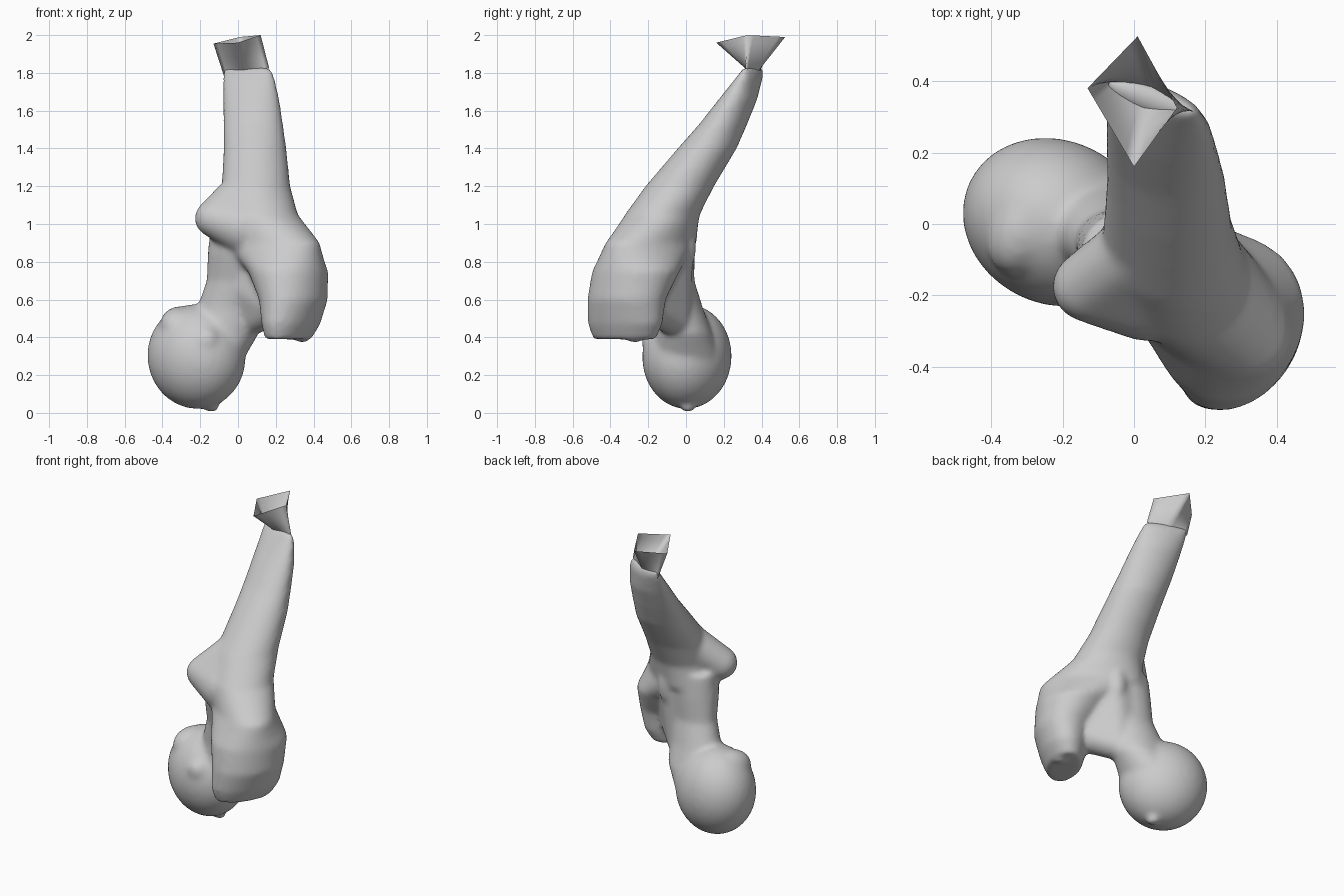
import bpy, bmesh, math
from mathutils import Vector, Matrix

cube = bpy.data.objects.get("Cube")
if cube:
    bpy.data.objects.remove(cube)

grey = bpy.data.materials.new("bone_grey")
grey.use_nodes = True
COLOUR = (0.6, 0.6, 0.6, 1)
grey.diffuse_color = COLOUR
grey.node_tree.nodes["Principled BSDF"].inputs["Base Color"].default_value = COLOUR


def loft(bm, sections, sides=32):
    """Closed skin over level ellipses: x, y, z, long radius, short radius, turn."""
    rings = []
    for x, y, z, a, b, turn in sections:
        rot = Matrix.Rotation(math.radians(turn), 3, 'Z')
        ring = []
        for i in range(sides):
            # Start at a fixed world direction so the skin does not twist
            t = math.tau * i / sides - math.radians(turn)
            ring.append(bm.verts.new(Vector((x, y, z)) + rot @ Vector((a * math.cos(t), b * math.sin(t), 0))))
        rings.append(ring)
    for low, high in zip(rings, rings[1:]):
        for i in range(sides):
            j = (i + 1) % sides
            bm.faces.new((low[i], low[j], high[j], high[i]))
    bm.faces.new(rings[0][::-1])
    bm.faces.new(rings[-1])


def blob(bm, centre, radii, tilt=0, turn=0):
    matrix = (Matrix.Translation(centre) @ Matrix.Rotation(math.radians(turn), 4, 'Z')
              @ Matrix.Rotation(math.radians(tilt), 4, 'Y') @ Matrix.Diagonal((*radii, 1)))
    bmesh.ops.create_icosphere(bm, subdivisions=4, radius=1, matrix=matrix)


def web(bm, balls):
    """Convex skin stretched over balls: x, y, z, radius."""
    points = bmesh.new()
    for x, y, z, r in balls:
        bmesh.ops.create_icosphere(points, subdivisions=3, radius=r,
                                   matrix=Matrix.Translation((x, y, z)))
    hull = bmesh.ops.convex_hull(points, input=points.verts)
    faces = [f for f in hull["geom"] if isinstance(f, bmesh.types.BMFace)]
    copies = {v: bm.verts.new(v.co) for v in {v for f in faces for v in f.verts}}
    for f in faces:
        bm.faces.new([copies[v] for v in f.verts])
    points.free()


def finish(bm, name):
    bmesh.ops.recalc_face_normals(bm, faces=bm.faces)
    mesh = bpy.data.meshes.new(name)
    bm.to_mesh(mesh)
    bm.free()
    mesh.materials.append(grey)
    mesh.shade_smooth()
    obj = bpy.data.objects.new(name, mesh)
    bpy.context.collection.objects.link(obj)
    return obj


bone = bmesh.new()

# Shaft widening downwards into the large outer knob
loft(bone, [
    (.265, -.325, .39, .18, .1, 62),
    (.28, -.322, .47, .215, .13, 60),
    (.293, -.315, .6, .222, .165, 58),
    (.265, -.265, .75, .235, .21, 70),
    (.17, -.185, .9, .31, .178, -40),
    (.11, -.125, 1.05, .215, .19, -35),
    (.095, -.033, 1.2, .182, .182, -25),
    (.09, .112, 1.4, .168, .155, -20),
    (.08, .198, 1.53, .162, .123, -18),
    (.07, .275, 1.66, .155, .095, -18),
    (.055, .338, 1.78, .146, .054, -19),
    (.045, .357, 1.83, .137, .024, -20),
])

# Neck leading to the ball
loft(bone, [
    (-.12, 0, .3, .16, .18, 0),
    (-.075, -.01, .42, .185, .15, 0),
    (-.05, -.035, .55, .17, .125, -10),
    (-.002, -.075, .7, .168, .115, -15),
    (.02, -.1, .85, .185, .14, -20),
    (.05, -.11, 1, .2, .14, -20),
])

# Bridge of bone between the neck and the large knob
web(bone, [
    (.07, -.065, .5, .09),
    (.2, -.19, .57, .1),
    (.1, -.1, .9, .14),
    (-.02, -.07, .7, .1),
])

# Small inner knob drawn out of the shaft
web(bone, [
    (-.13, -.175, 1.03, .1),
    (.04, -.18, .98, .15),
    (.03, -.06, 1.18, .11),
])

# Ball, its overhanging rim and the bottom pip
blob(bone, (-.22, .005, .298), (.265, .23, .278), -15, -25)
blob(bone, (-.305, -.01, .46), (.1, .14, .105), -20, -25)
blob(bone, (-.17, -.16, .38), (.08, .075, .08))
blob(bone, (-.14, .01, .035), (.04, .04, .035))

# Tip of the large knob and rear crest
blob(bone, (.34, -.27, .43), (.05, .06, .06))
blob(bone, (.13, -.005, .88), (.06, .06, .13))

body = finish(bone, "bone_body")
fuse = body.modifiers.new("Fuse", 'REMESH')
fuse.mode = 'VOXEL'
fuse.voxel_size = .014
fuse.use_smooth_shade = True
soften = body.modifiers.new("Soften", 'SMOOTH')
soften.factor = .5
soften.iterations = 14

# Open flared collar above the pinched end of the shaft
bottom = [(.03, .33, 1.81), (.165, .315, 1.825), (.05, .375, 1.8), (-.075, .4, 1.785)]
top = [(0, .16, 1.96), (.12, .325, 2), (.01, .525, 1.99), (-.13, .38, 1.955)]
STEPS, ROWS = 6, 5
collar = bmesh.new()
rows = []
for r in range(ROWS + 1):
    rise = r / ROWS
    corners = [Vector(b).lerp(Vector(t), rise) for b, t in zip(bottom, top)]
    rows.append([collar.verts.new(corners[k].lerp(corners[(k + 1) % 4], s / STEPS))
                 for k in range(4) for s in range(STEPS)])
for low, high in zip(rows, rows[1:]):
    for i in range(len(low)):
        j = (i + 1) % len(low)
        collar.faces.new((low[i], low[j], high[j], high[i]))
finish(collar, "flared_collar")
